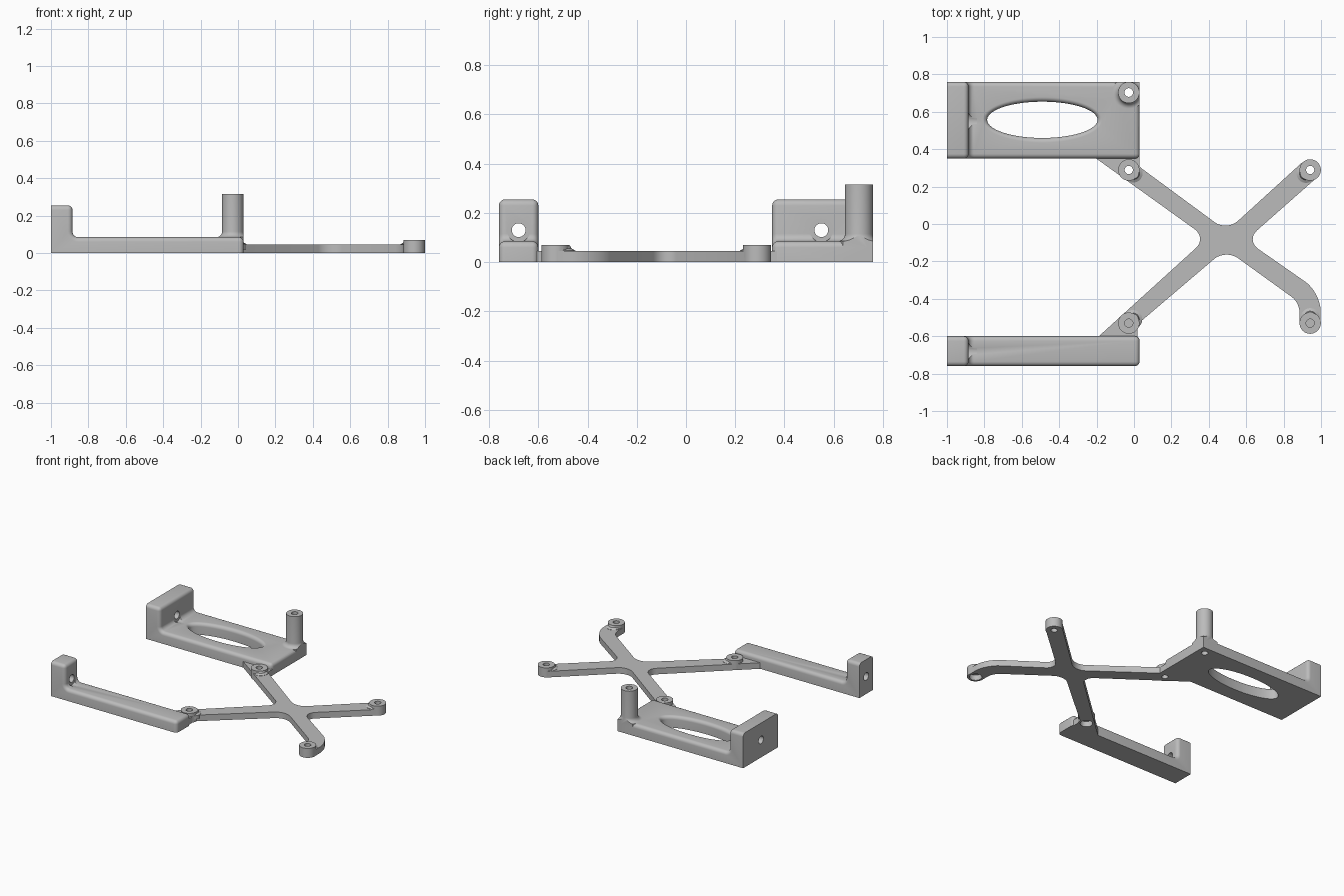
import bpy, bmesh, math
from mathutils import Vector, Matrix

if "Cube" in bpy.data.objects:
    bpy.data.objects.remove(bpy.data.objects["Cube"], do_unlink=True)

grey = bpy.data.materials.new("plain grey")
grey.use_nodes = True
colour = (0.5, 0.5, 0.5, 1)
grey.diffuse_color = colour
grey.node_tree.nodes["Principled BSDF"].inputs["Base Color"].default_value = colour


def make(name, bm):
    bmesh.ops.recalc_face_normals(bm, faces=bm.faces)
    mesh = bpy.data.meshes.new(name)
    bm.to_mesh(mesh)
    bm.free()
    mesh.materials.append(grey)
    ob = bpy.data.objects.new(name, mesh)
    bpy.context.collection.objects.link(ob)
    return ob


def activate(ob):
    bpy.ops.object.select_all(action='DESELECT')
    ob.select_set(True)
    bpy.context.view_layer.objects.active = ob


def combine(ob, tool, operation):
    """Apply a boolean and discard the tool."""
    mod = ob.modifiers.new("boolean", 'BOOLEAN')
    mod.operation, mod.solver, mod.object = operation, 'EXACT', tool
    activate(ob)
    bpy.ops.object.modifier_apply(modifier=mod.name)
    bpy.data.objects.remove(tool, do_unlink=True)


def prism(points, direction):
    bm = bmesh.new()
    face = bm.faces.new([bm.verts.new(p) for p in points])
    top = bmesh.ops.extrude_face_region(bm, geom=[face])
    moved = [v for v in top["geom"] if isinstance(v, bmesh.types.BMVert)]
    bmesh.ops.translate(bm, verts=moved, vec=direction)
    bmesh.ops.recalc_face_normals(bm, faces=bm.faces)
    return bm


def loft(name, rings, x, y, n=48):
    """Stack of elliptical rings given as (radius x, radius y, z)."""
    bm = bmesh.new()
    loops = [[bm.verts.new((x + rx * math.cos(a), y + ry * math.sin(a), z))
              for a in (math.tau * i / n for i in range(n))] for rx, ry, z in rings]
    for lo, hi in zip(loops, loops[1:]):
        for i in range(n):
            j = (i + 1) % n
            bm.faces.new((lo[i], lo[j], hi[j], hi[i]))
    bm.faces.new(loops[0][::-1])
    bm.faces.new(loops[-1])
    return make(name, bm)


def cylinder(name, x, y, r, z0, z1):
    return loft(name, [(r, r, z0), (r, r, z1)], x, y)


def x_cylinder(name, x0, x1, y, z, r):
    ob = cylinder(name, 0, 0, r, x0, x1)
    ob.data.transform(Matrix.Translation((0, y, z)) @ Matrix.Rotation(math.pi / 2, 4, 'Y'))
    return ob


FLOOR, WALL_TOP, WALL_X, END_X = 0.085, 0.255, -0.885, 0.03
QUARTER = [math.pi / 2 * i / 8 for i in range(9)]


# L-shaped rails with a drilled end wall
def rail(name, y0, y1, hole_y):
    f = 0.03
    fillet = [(WALL_X + f - f * math.cos(a), FLOOR + f - f * math.sin(a)) for a in QUARTER]
    outline = [(-1, 0), (-1, WALL_TOP), (WALL_X, WALL_TOP)] + fillet + [(END_X, FLOOR), (END_X, 0)]
    bm = prism([(x, y0, z) for x, z in outline], (0, y1 - y0, 0))
    # round every sharp edge except those of the underside and outer end
    sharp = [e for e in bm.edges if e.calc_face_angle() > 0.5
             and not all(v.co.z < 0.001 for v in e.verts)
             and not all(v.co.x < -0.999 and v.co.z < 0.25 for v in e.verts)]
    side = [e for e in sharp if not all(v.co.x < -0.999 for v in e.verts)]
    side += [e for e in bm.edges if e not in side and len(e.link_faces) == 2
             and all(abs(v.co.y - e.verts[0].co.y) < 0.001 for v in e.verts)
             and all(v.co.z > 0.05 for v in e.verts)]
    bmesh.ops.bevel(bm, geom=side, offset=0.025, segments=5, profile=0.5,
                    affect='EDGES', clamp_overlap=True)
    ob = make(name, bm)
    combine(ob, x_cylinder("screw_hole", -1.1, -0.8, hole_y, 0.13, 0.028), 'DIFFERENCE')
    combine(ob, x_cylinder("head_clearance", WALL_X, -0.84, hole_y, 0.13, 0.048), 'DIFFERENCE')
    return ob


wide_rail = rail("wide_rail", 0.35, 0.76, 0.55)
narrow_rail = rail("narrow_rail", -0.76, -0.6, -0.68)

# Oval window with a rounded upper rim
rim = 0.025
rings = [(0.295, 0.097, -0.1)]
rings += [(0.295 + rim * (1 - math.cos(a)), 0.097 + rim * (1 - math.cos(a)),
           FLOOR - rim + rim * math.sin(a)) for a in QUARTER]
rings.append((0.295 + rim, 0.097 + rim, 0.2))
combine(wide_rail, loft("window", rings, -0.49, 0.557, 96), 'DIFFERENCE')

# Tall post with a flared foot, trimmed to the rail
PX, PY, PR = -0.028, 0.703, 0.057
foot = 0.03
rings = [(PR + foot, PR + foot, 0.0)]
rings += [(PR + foot * (1 - math.sin(a)),) * 2 + (FLOOR + foot * (1 - math.cos(a)),) for a in QUARTER]
rings.append((PR, PR, 0.315))
post = loft("tall_post", rings, PX, PY)
trim = make("trim", prism([(-0.5, 0.4, 0), (END_X, 0.4, 0), (END_X, 0.76, 0), (-0.5, 0.76, 0)], (0, 0, 1)))
combine(post, trim, 'INTERSECT')
combine(wide_rail, post, 'UNION')
combine(wide_rail, cylinder("post_hole", PX, PY, 0.023, -0.1, 0.5), 'DIFFERENCE')

# Flat crossing arms: outline corners with their rounding radius
corners = [(-0.23, 0.37, 0), (0.39, -0.075, 0.08), (-0.21, -0.62, 0), (0.02, -0.62, 0),
           (0.02, -0.535, 0), (0.49, -0.135, 0.08), (0.885, -0.42, 0.05), (0.885, -0.53, 0),
           (0.998, -0.53, 0), (0.998, -0.366, 0.1), (0.598, -0.087, 0.08), (0.98, 0.25, 0),
           (0.9, 0.33, 0), (0.496, -0.038, 0.08), (0.03, 0.305, 0), (0.03, 0.37, 0)]
bm = prism([(x, y, 0) for x, y, r in corners], (0, 0, 0.045))
for x, y, r in corners:
    if r:
        edge = [e for e in bm.edges
                if all((v.co.xy - Vector((x, y))).length < 0.001 for v in e.verts)]
        bmesh.ops.bevel(bm, geom=edge, offset=r, segments=8, profile=0.5, affect='EDGES')
arms = make("cross_arms", bm)

# Screw bosses, each with a sloped collar towards the arm
bosses = [(-0.028, 0.289, 0.45, -0.05), (0.942, 0.289, 0.5, -0.08),
          (-0.028, -0.53, 0.45, -0.1), (0.942, -0.53, 0.95, 0.5)]
for x, y, tx, ty in bosses:
    away = (Vector((tx, ty)) - Vector((x, y))).normalized() * 0.03
    combine(arms, cylinder("boss", x, y, 0.057, 0, 0.07), 'UNION')
    collar = loft("collar", [(0.05, 0.05, 0.02), (0.05, 0.05, 0.047), (0.034, 0.034, 0.056),
                             (0.029, 0.029, 0.068)], x + away.x, y + away.y)
    combine(arms, collar, 'UNION')

# Front bosses have a wide pocket below a thin floor, the rear ones a plain hole
for x, y, tx, ty in bosses:
    if y > 0:
        combine(arms, cylinder("hole", x, y, 0.022, -0.1, 0.2), 'DIFFERENCE')
    else:
        combine(arms, cylinder("hole", x, y, 0.022, 0.046, 0.2), 'DIFFERENCE')
        combine(arms, cylinder("pocket", x, y, 0.042, -0.1, 0.04), 'DIFFERENCE')
        # keep the pocket open where it meets the narrow rail
        if x < 0:
            combine(narrow_rail, cylinder("pocket", x, y, 0.042, -0.1, 0.04), 'DIFFERENCE')

for ob in (wide_rail, narrow_rail, arms):
    activate(ob)
    bpy.ops.object.shade_smooth_by_angle(angle=math.radians(30))
